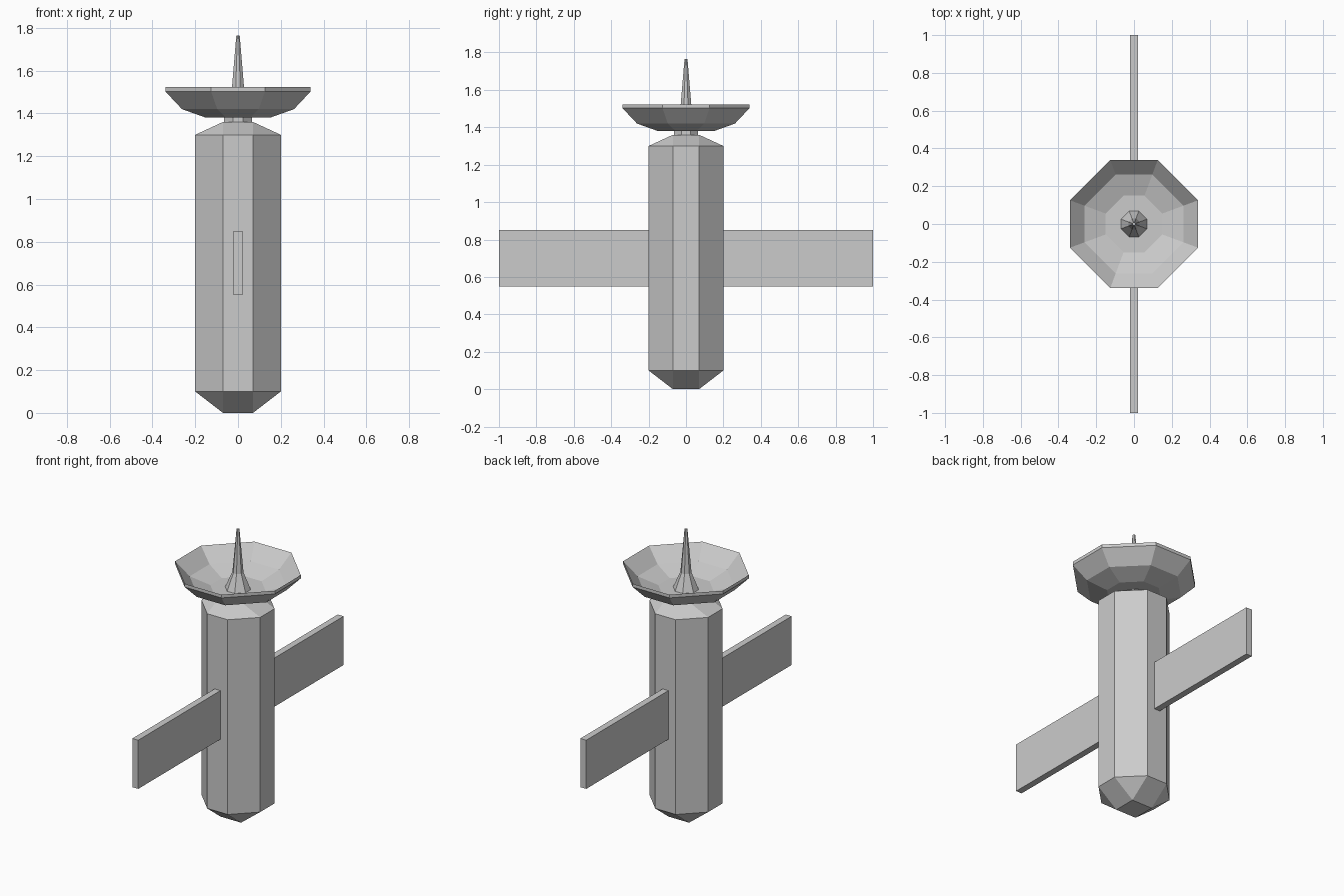
import bpy
import bmesh

cube = bpy.data.objects.get("Cube")
if cube:
    bpy.data.objects.remove(cube, do_unlink=True)

grey = bpy.data.materials.new("light_grey")
grey.use_nodes = True
colour = (0.6, 0.6, 0.6, 1)
grey.diffuse_color = colour
grey.node_tree.nodes["Principled BSDF"].inputs["Base Color"].default_value = colour


def finish(name, bm):
    """Clean the mesh and place it in the scene with flat faces."""
    bmesh.ops.remove_doubles(bm, verts=bm.verts, dist=0.0001)
    bmesh.ops.recalc_face_normals(bm, faces=bm.faces)
    mesh = bpy.data.meshes.new(name)
    bm.to_mesh(mesh)
    bm.free()
    mesh.materials.append(grey)
    obj = bpy.data.objects.new(name, mesh)
    bpy.context.collection.objects.link(obj)
    return obj


def ring(bm, half, flat, z):
    """Square of half-width 'half' with corners cut back to 'flat'."""
    h, f = half, flat
    corners = [(h, -f), (h, f), (f, h), (-f, h), (-h, f), (-h, -f), (-f, -h), (f, -h)]
    return [bm.verts.new((x, y, z)) for x, y in corners]


def loft(name, sections):
    """Join (half, flat, z) rings from one end to the other, capping both."""
    bm = bmesh.new()
    rings = [ring(bm, *s) for s in sections]
    for low, high in zip(rings, rings[1:]):
        for i in range(8):
            j = (i + 1) % 8
            bm.faces.new((low[i], low[j], high[j], high[i]))
    bm.faces.new(rings[0][::-1])
    bm.faces.new(rings[-1])
    return finish(name, bm)


def turned(name, profile):
    """Loft of near-regular octagons from (half, z) pairs."""
    return loft(name, [(h, h * 0.37, z) for h, z in profile])


# Column with bevelled ends that close to a small square
loft("column", [(0.07, 0.07, 0), (0.2, 0.07, 0.1),
                (0.2, 0.07, 1.3), (0.07, 0.07, 1.36)])

# Neck between the column and the dish
turned("neck", [(0.065, 1.35), (0.065, 1.39)])

# Open dish: up the outside, over the thin rim, down the inside
turned("dish", [(0.15, 1.38), (0.262, 1.42), (0.34, 1.503), (0.34, 1.523),
                (0.262, 1.44), (0.15, 1.4)])

# Flared antenna in the middle of the dish
turned("antenna", [(0.07, 1.398), (0.03, 1.5), (0.008, 1.765)])

# Flat panels on the front and back
for name, side in (("front_panel", -1), ("back_panel", 1)):
    bm = bmesh.new()
    bmesh.ops.create_cube(bm, size=1)
    for v in bm.verts:
        v.co.x *= 0.04
        v.co.y = side * (0.585 + v.co.y * 0.83)
        v.co.z = 0.7 + v.co.z * 0.3
    finish(name, bm)
